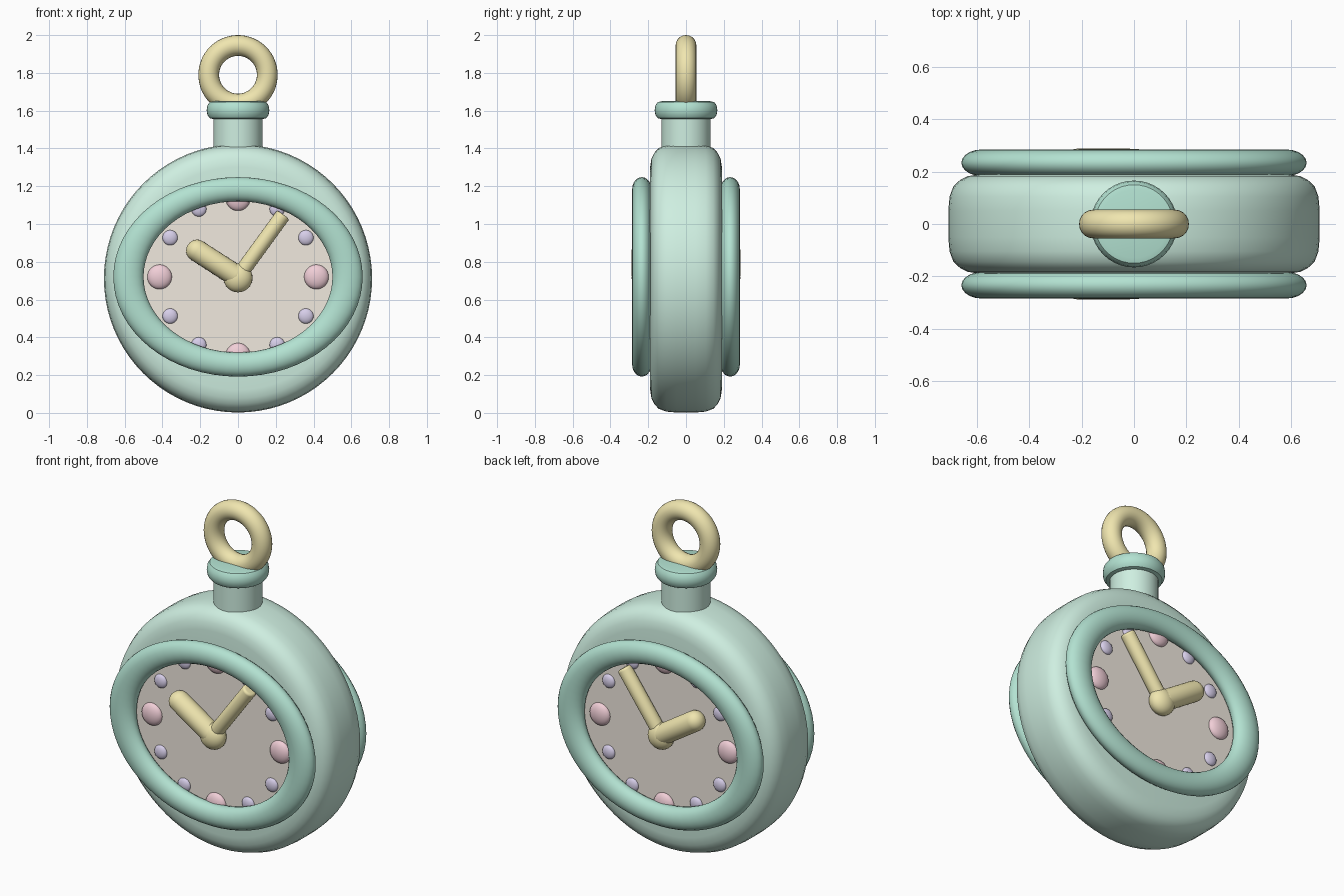
import bpy, math
from mathutils import Vector

if "Cube" in bpy.data.objects:
    bpy.data.objects.remove(bpy.data.objects["Cube"])


def mat(name, r, g, b):
    m = bpy.data.materials.new(name)
    m.diffuse_color = (r, g, b, 1)
    m.use_nodes = True
    m.node_tree.nodes["Principled BSDF"].inputs["Base Color"].default_value = m.diffuse_color
    return m


MINT = mat("mint", 0.62, 0.86, 0.75)
TEAL = mat("teal", 0.45, 0.76, 0.64)
GOLD = mat("gold", 0.87, 0.79, 0.43)
CREAM = mat("cream", 0.88, 0.82, 0.74)
PINK = mat("pink", 0.88, 0.62, 0.68)
LILAC = mat("lilac", 0.68, 0.62, 0.82)


def finish(name, material):
    o = bpy.context.object
    o.name = name
    o.data.materials.append(material)
    bpy.ops.object.shade_smooth_by_angle(angle=math.radians(40))
    return o


def lathe(name, profile, material, loc, rot=(0, 0, 0), n=64):
    """Revolve (radius, height) points around local z, closed by caps."""
    verts = [(r * math.cos(2 * math.pi * i / n), r * math.sin(2 * math.pi * i / n), h)
             for r, h in profile for i in range(n)]
    faces = [(j * n + i, j * n + (i + 1) % n, (j + 1) * n + (i + 1) % n, (j + 1) * n + i)
             for j in range(len(profile) - 1) for i in range(n)]
    last = (len(profile) - 1) * n
    faces += [tuple(reversed(range(n))), tuple(range(last, last + n))]
    me = bpy.data.meshes.new(name)
    me.from_pydata(verts, [], faces)
    o = bpy.data.objects.new(name, me)
    bpy.context.collection.objects.link(o)
    bpy.ops.object.select_all(action='DESELECT')
    bpy.context.view_layer.objects.active = o
    o.select_set(True)
    o.location, o.rotation_euler = loc, rot
    return finish(name, material)


def torus(name, major, minor, material, loc, scale=(1, 1, 1)):
    bpy.ops.mesh.primitive_torus_add(major_radius=major, minor_radius=minor, location=loc,
                                     rotation=(math.pi / 2, 0, 0),
                                     major_segments=64, minor_segments=20)
    bpy.context.object.scale = scale
    return finish(name, material)


def ball(name, r, material, loc, scale=(1, 1, 1)):
    bpy.ops.mesh.primitive_uv_sphere_add(radius=r, location=loc, segments=24, ring_count=14)
    bpy.context.object.scale = scale
    return finish(name, material)


def rod(name, a, b, r, material, bevel):
    a, b = Vector(a), Vector(b)
    h = (b - a).length
    p = [(r - bevel + bevel * math.sin(t * math.pi / 12),
          bevel - bevel * math.cos(t * math.pi / 12)) for t in range(7)]
    p[0] = (max(p[0][0], 0.002), 0)
    p += [(x, h - z) for x, z in reversed(p)]
    return lathe(name, p, material, a, (b - a).to_track_quat('Z', 'Y').to_euler(), 24)


# Case: rounded drum lying along y
half = [(0.40, 0.188), (0.59, 0.19), (0.635, 0.183), (0.665, 0.168),
        (0.69, 0.145), (0.705, 0.105), (0.71, 0.05)]
lathe("case", [(r, -y) for r, y in half] + [(r, y) for r, y in reversed(half)],
      MINT, (0, 0, 0.712), (math.pi / 2, 0, 0), 80)

# Neck, collar and hanging ring
lathe("neck", [(0.13, 1.36), (0.13, 1.58)], MINT, (0, 0, 0), n=40)
lathe("collar", [(0.13, 1.555), (0.15, 1.56), (0.162, 1.577), (0.166, 1.602),
                 (0.162, 1.628), (0.15, 1.645), (0.13, 1.65)], TEAL, (0, 0, 0), n=40)
torus("hanging_ring", 0.155, 0.055, GOLD, (0, 0, 1.79))

# Matching dial on front and back
CZ = 0.72
for side, s in (("front", -1), ("back", 1)):
    torus(side + "_bezel", 0.58, 0.08, TEAL, (0, s * 0.234, CZ), (1, 0.8, 0.64))
    bpy.ops.mesh.primitive_cylinder_add(vertices=64, radius=0.56, depth=0.04,
                                        location=(0, s * 0.18, CZ), rotation=(math.pi / 2, 0, 0))
    bpy.context.object.scale = (1, 0.8, 1)
    finish(side + "_dial", CREAM)
    # Hour beads, larger at the quarters
    for i in range(12):
        a = i * math.pi / 6
        big = i % 3 == 0
        ball(f"{side}_hour_bead_{i}", 0.065 if big else 0.04, PINK if big else LILAC,
             (0.415 * math.sin(a), s * 0.2, CZ + 0.415 * math.cos(a)), (1, 0.5, 1))
    # Hands
    y = s * 0.23
    ball(side + "_hand_pivot", 0.077, GOLD, (0, y, CZ - 0.005), (1, 0.75, 1))
    rod(side + "_hour_hand", (0.03, y, CZ - 0.02), (-0.265, y, 0.89), 0.058, GOLD, 0.056)
    rod(side + "_minute_hand", (0, y, CZ), (0.24, y, 1.05), 0.04, GOLD, 0.014)

# Scale the bezels in their own plane: local y maps to world z after rotation
for o in bpy.data.objects:
    if o.name.endswith("_bezel"):
        o.scale = (1, 0.8, 0.64)
